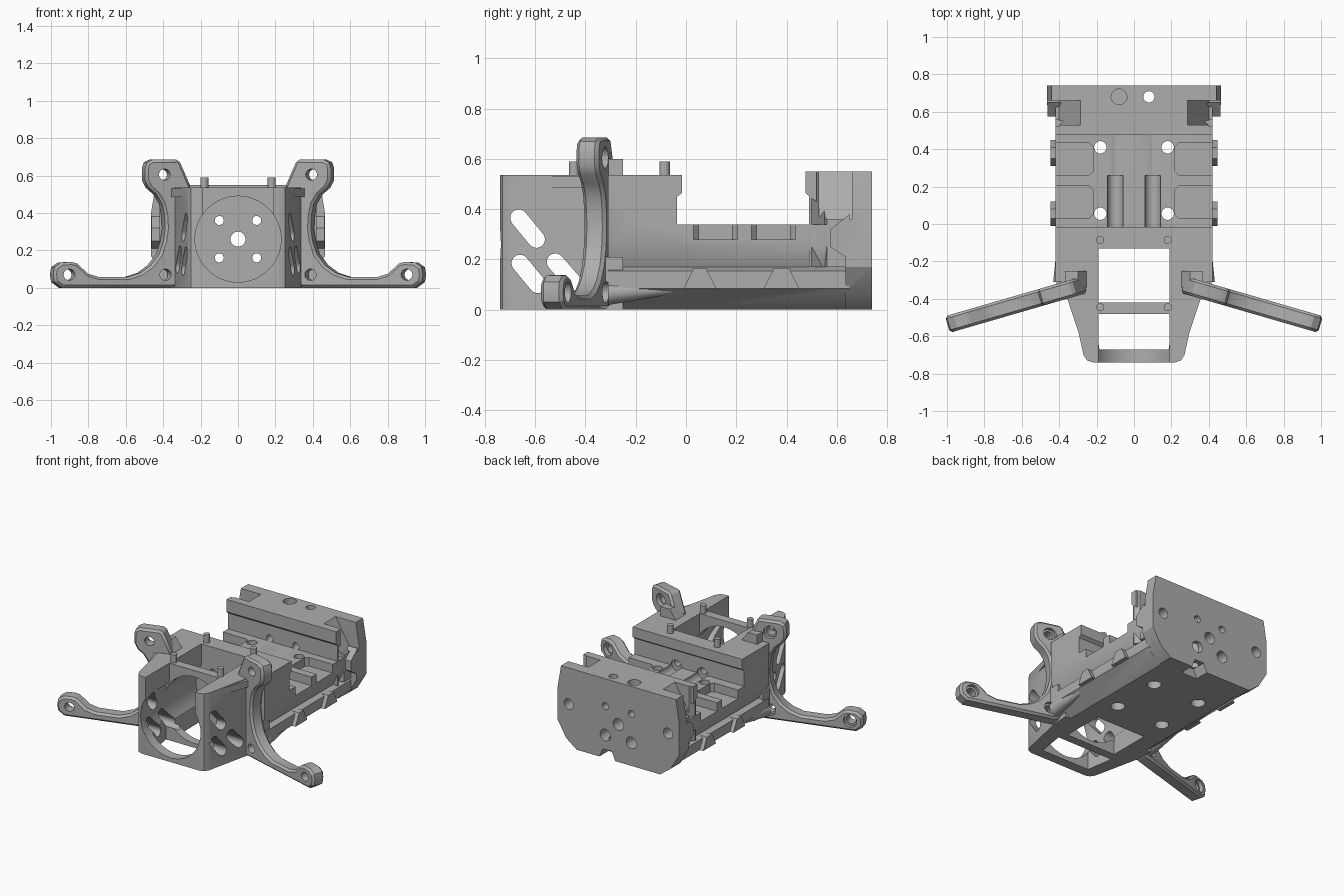
import bpy, bmesh, math

old = bpy.data.objects.get("Cube")
if old:
    bpy.data.objects.remove(old, do_unlink=True)

grey = bpy.data.materials.new("plain_grey")
grey.use_nodes = True
COLOUR = (0.42, 0.42, 0.42, 1)
grey.diffuse_color = COLOUR
grey.node_tree.nodes["Principled BSDF"].inputs["Base Color"].default_value = COLOUR

# Ways to place a flat profile (p, q) at depth t
ALONG_X = lambda p, q, t: (t, p, q)
ALONG_Y = lambda p, q, t: (p, t, q)
ALONG_Z = lambda p, q, t: (p, q, t)


def prism(name, pts, place, a, b):
    """Extrude a closed profile between two depths."""
    bm = bmesh.new()
    lo = [bm.verts.new(place(p, q, a)) for p, q in pts]
    hi = [bm.verts.new(place(p, q, b)) for p, q in pts]
    n = len(pts)
    bm.faces.new(lo)
    bm.faces.new(hi[::-1])
    for i in range(n):
        j = (i + 1) % n
        bm.faces.new((lo[j], lo[i], hi[i], hi[j]))
    bmesh.ops.recalc_face_normals(bm, faces=bm.faces)
    mesh = bpy.data.meshes.new(name)
    bm.to_mesh(mesh)
    bm.free()
    mesh.materials.append(grey)
    obj = bpy.data.objects.new(name, mesh)
    bpy.context.collection.objects.link(obj)
    return obj


def sym(half):
    return half + [(-p, q) for p, q in reversed(half)]


def rect(p0, p1, q0, q1):
    return [(p0, q0), (p1, q0), (p1, q1), (p0, q1)]


def circle(p, q, r, n=32):
    return [(p + r * math.cos(2 * math.pi * i / n), q + r * math.sin(2 * math.pi * i / n)) for i in range(n)]


def capsule(a, b, r, n=10):
    ang = math.atan2(b[1] - a[1], b[0] - a[0])
    out = []
    for c, start in ((b, ang - math.pi / 2), (a, ang + math.pi / 2)):
        for i in range(n + 1):
            t = start + math.pi * i / n
            out.append((c[0] + r * math.cos(t), c[1] + r * math.sin(t)))
    return out


def combine(obj, other, operation):
    mod = obj.modifiers.new("cut", 'BOOLEAN')
    mod.operation, mod.solver, mod.object = operation, 'EXACT', other
    bpy.context.view_layer.objects.active = obj
    bpy.ops.object.modifier_apply(modifier=mod.name)
    bpy.data.objects.remove(other, do_unlink=True)


def finish(obj):
    bpy.ops.object.select_all(action='DESELECT')
    obj.select_set(True)
    bpy.context.view_layer.objects.active = obj
    bpy.ops.object.shade_smooth_by_angle(angle=math.radians(30))


def section(top):
    """Cross-section with bottom chamfer and side groove."""
    return sym([(0.31, 0), (0.42, 0.085), (0.42, 0.155), (0.385, 0.17), (0.42, 0.25), (0.42, top)])


# Main body: tray, front box, tapered nose, rear block, end plate
body = prism("main_body", section(0.34), ALONG_Y, -0.2, 0.65)
add = lambda *args: combine(body, prism("part", *args), 'UNION')
cut = lambda *args: combine(body, prism("cutter", *args), 'DIFFERENCE')

add(section(0.535), ALONG_Y, -0.31, -0.035)
nose = [(0.22, -0.74), (0.25, -0.73), (0.27, -0.70), (0.34, -0.38), (0.35, -0.25)]
add(sym(nose), ALONG_Z, 0, 0.535)
rear = [(0.42, 0.49), (0.42, 0.50), (0.38, 0.55), (0.42, 0.56), (0.42, 0.66)]
add(sym(rear), ALONG_Z, 0.17, 0.55)
plate = [(0.32, 0), (0.40, 0.06), (0.465, 0.17), (0.465, 0.40), (0.44, 0.55)]
add(sym(plate), ALONG_Y, 0.635, 0.74)

# Overhanging lips facing each other across the tray
add([(-0.06, 0.43), (-0.035, 0.45), (-0.015, 0.465), (-0.015, 0.535), (-0.06, 0.535)], ALONG_X, -0.42, 0.42)
add([(0.52, 0.43), (0.49, 0.45), (0.475, 0.465), (0.475, 0.55), (0.52, 0.55)], ALONG_X, -0.42, 0.42)

# Motor bay and its openings
cut(circle(0, 0.26, 0.23, 64), ALONG_Y, -0.9, -0.13)
cut(rect(-0.19, 0.19, -0.9, -0.48), ALONG_Z, 0.3, 0.7)
cut(sym([(0.185, -0.67), (0.215, -0.48)]), ALONG_Z, -0.1, 0.4)
cut(rect(-0.19, 0.19, -0.42, -0.13), ALONG_Z, -0.1, 0.7)

# Slanted slots in the nose walls
for a, b in (((-0.665, 0.365), (-0.595, 0.28)), ((-0.66, 0.185), (-0.59, 0.10)), ((-0.52, 0.19), (-0.45, 0.11))):
    cut(capsule(a, b, 0.034), ALONG_X, -0.6, 0.6)

# Long bores and the end plate holes
cut(circle(0, 0.26, 0.04), ALONG_Y, -0.2, 0.8)
for x in (-0.1, 0.1):
    cut(circle(x, 0.34, 0.042), ALONG_Y, -0.05, 0.26)
    cut(circle(x, 0.36, 0.024, 20), ALONG_Y, -0.2, 0.8)
    cut(circle(x, 0.16, 0.024, 20), ALONG_Y, -0.2, 0.8)
    cut(circle(x, 0.16, 0.04), ALONG_Y, 0.64, 0.8)
    cut(circle(x * 3.8, 0.30, 0.036), ALONG_Y, 0.66, 0.8)

# Tray pockets, bolt holes and rear corner recesses
for s in (-1, 1):
    for y in (0.03, 0.26):
        pocket = [(0.22, y + 0.02), (0.24, y), (0.5, y), (0.5, y + 0.175), (0.24, y + 0.175), (0.22, y + 0.155)]
        cut([(s * p, q) for p, q in pocket], ALONG_Z, 0.28, 0.4)
    for y in (0.055, 0.41):
        cut(circle(s * 0.18, y, 0.033), ALONG_Z, -0.1, 0.5)
        cut(circle(s * 0.18, y, 0.045), ALONG_Z, -0.1, 0.05)
    cut([(s * p, q) for p, q in ((0.28, 0.56), (0.5, 0.56), (0.5, 0.36), (0.40, 0.36))], ALONG_Y, 0.53, 0.66)
cut(circle(0.08, 0.68, 0.03), ALONG_Z, -0.1, 0.7)
cut(circle(-0.08, 0.68, 0.042), ALONG_Z, 0.47, 0.7)
cut([(0.02, -0.01), (0.15, -0.01), (0.12, 0.06), (0.05, 0.06)], ALONG_Y, 0.64, 0.8)

# Side lugs along the lower rail
for s in (-1, 1):
    for y0, y1 in ((-0.01, 0.12), (0.31, 0.45)):
        lug = [(y0, 0.085), (y1, 0.085), (y1 - 0.04, 0.165), (y0 + 0.04, 0.165)]
        add(lug, ALONG_X, s * 0.39, s * 0.447)
    bump = [(0.575, 0.25), (0.65, 0.2), (0.65, 0.38), (0.575, 0.32)]
    add(bump, ALONG_X, s * 0.39, s * 0.462)
finish(body)

# Locating pins on the box top
for s, side in ((1, "left"), (-1, "right")):
    for y, row in ((-0.445, "front"), (-0.085, "rear")):
        finish(prism(f"{row}_{side}_pin", circle(s * 0.18, y, 0.021, 24), ALONG_Z, 0.50, 0.59))

# Swept legs with an upper ear, a concave column and a foot
inner = [(0.26, 0.535), (0.325, 0.685)]
ear = [(0.465, 0.685), (0.495, 0.67), (0.505, 0.64), (0.505, 0.575), (0.485, 0.535)]
arc = [(0.445, 0.50), (0.415, 0.45), (0.402, 0.39), (0.398, 0.32), (0.407, 0.25), (0.43, 0.18), (0.475, 0.12),
       (0.53, 0.08), (0.60, 0.057)]
foot = [(0.75, 0.057), (0.81, 0.075), (0.87, 0.13), (0.90, 0.138), (0.955, 0.135), (0.99, 0.11), (0.997, 0.07),
        (0.99, 0.03), (0.95, 0.0)]
leg_profile = inner + ear + arc + foot + [(0.35, 0), (0.31, 0.05), (0.31, 0.45), (0.29, 0.5)]
for s, side in ((1, "left"), (-1, "right")):
    def swept(p, q, t, s=s):
        return (s * (p + 0.28 * t), -0.335 - 0.29 * (p - 0.3) + 0.96 * t, q)

    leg = prism(side + "_leg", leg_profile, swept, -0.046, 0.046)
    bevel = leg.modifiers.new("edge", 'BEVEL')
    bevel.width, bevel.segments, bevel.limit_method = 0.014, 1, 'ANGLE'
    bevel.angle_limit = math.radians(50)
    bpy.context.view_layer.objects.active = leg
    bpy.ops.object.modifier_apply(modifier=bevel.name)
    for x, z in ((0.405, 0.605), (0.40, 0.07), (0.915, 0.07)):
        combine(leg, prism("cutter", circle(x, z, 0.03), swept, -0.1, 0.1), 'DIFFERENCE')
        combine(leg, prism("cutter", circle(x, z, 0.042), swept, 0.02, 0.1), 'DIFFERENCE')
    finish(leg)

    # Tapered boss and block tying the leg to the body
    def taper(p, q, t, s=s):
        k = 1 if t < -0.2 else 0.35
        return (s * (0.385 + p * k), t, 0.066 + q * k + (1 - k) * 0.03)

    finish(prism(side + "_leg_boss", circle(0, 0, 0.047), taper, -0.31, -0.01))
    finish(prism(side + "_leg_block", [(s * p, q) for p, q in rect(0.33, 0.415, 0.11, 0.21)], ALONG_Y, -0.345, -0.25))
    finish(prism(side + "_ear_brace", [(s * p, q) for p, q in ((0.25, 0.53), (0.37, 0.53), (0.37, 0.6), (0.30, 0.6))],
                 ALONG_Y, -0.34, -0.25))
    # Gusset from nose wall to column
    gusset = [(0.28, -0.63), (0.36, -0.39), (0.31, -0.36), (0.26, -0.6)]
    finish(prism(side + "_nose_gusset", [(s * p, q) for p, q in gusset], ALONG_Z, 0.485, 0.53))
